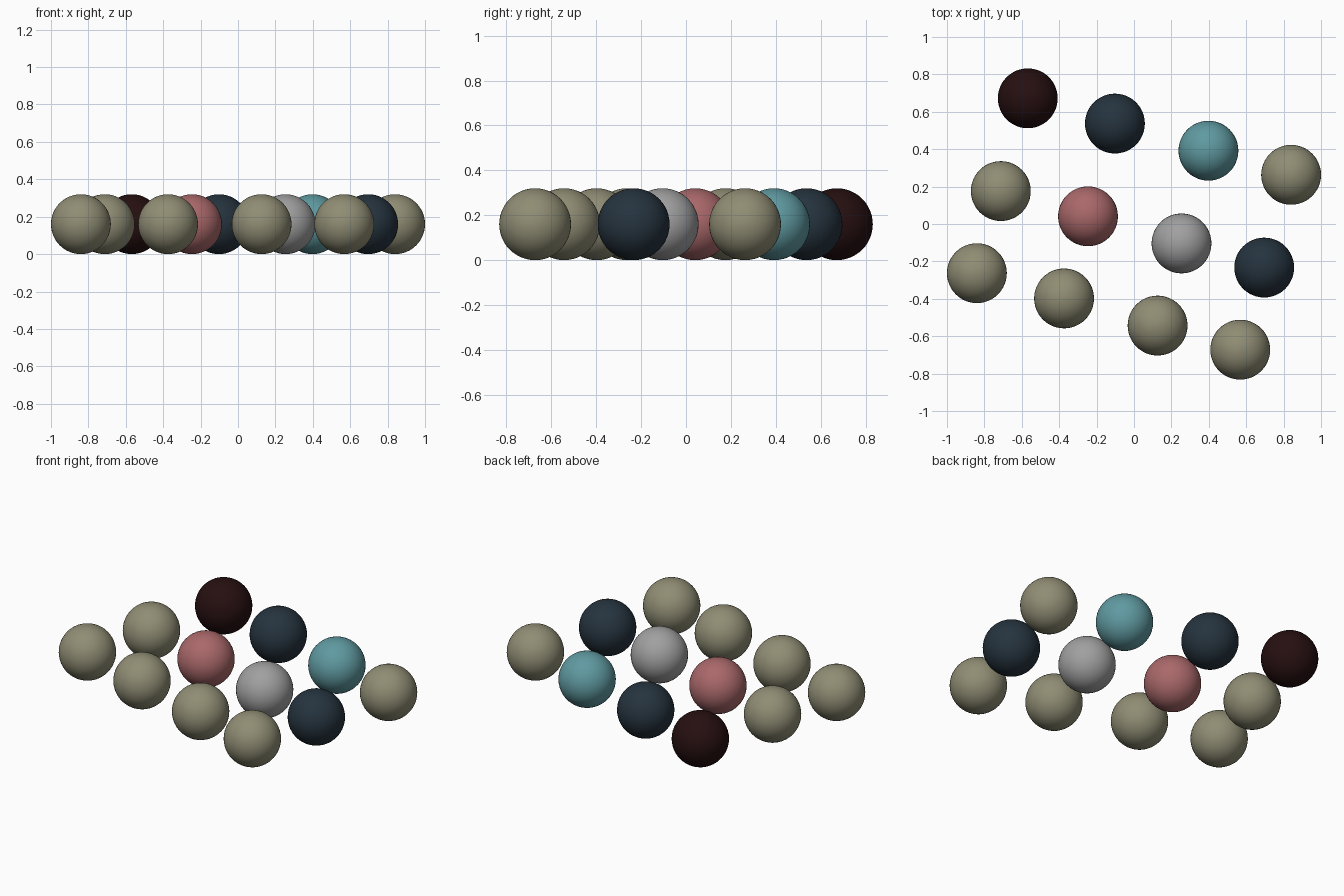
import bpy

if "Cube" in bpy.data.objects:
    bpy.data.objects.remove(bpy.data.objects["Cube"])

RADIUS = 0.16


def srgb(r, g, b):
    """Convert 0-255 display values to a linear colour."""
    lin = [c / 12.92 if c <= 0.04045 else ((c + 0.055) / 1.055) ** 2.4
           for c in (r / 255, g / 255, b / 255)]
    return (*lin, 1.0)


COLOURS = {
    "olive": srgb(144, 141, 116),
    "maroon": srgb(38, 15, 16),
    "navy": srgb(37, 51, 62),
    "teal": srgb(95, 154, 161),
    "rose": srgb(170, 104, 106),
    "grey": srgb(160, 160, 160),
}
materials = {}
for name, colour in COLOURS.items():
    materials[name] = bpy.data.materials.new(name)
    materials[name].diffuse_color = colour

# Tilted grid of balls: column offsets run along one axis, row offsets across it
START = (-0.568, 0.672)
COLUMNS = [(0, 0), (0.466, -0.135), (0.966, -0.28), (1.408, -0.409)]
ROWS = [(0, 0), (-0.144, -0.496), (-0.272, -0.935)]
LAYOUT = [
    ["maroon", "navy", "teal", "olive"],
    ["olive", "rose", "grey", "navy"],
    ["olive", "olive", "olive", "olive"],
]

for r, (row, colours) in enumerate(zip(ROWS, LAYOUT)):
    for c, (col, colour) in enumerate(zip(COLUMNS, colours)):
        bpy.ops.mesh.primitive_uv_sphere_add(
            segments=48, ring_count=24, radius=RADIUS,
            location=(START[0] + row[0] + col[0], START[1] + row[1] + col[1], RADIUS))
        ball = bpy.context.object
        ball.name = f"{colour}_ball_row{r + 1}_col{c + 1}"
        ball.data.materials.append(materials[colour])
        bpy.ops.object.shade_smooth()

for m in bpy.data.materials:
    if m.users and not m.is_grease_pencil:
        m.use_nodes = True
        m.node_tree.nodes["Principled BSDF"].inputs["Base Color"].default_value = m.diffuse_color
